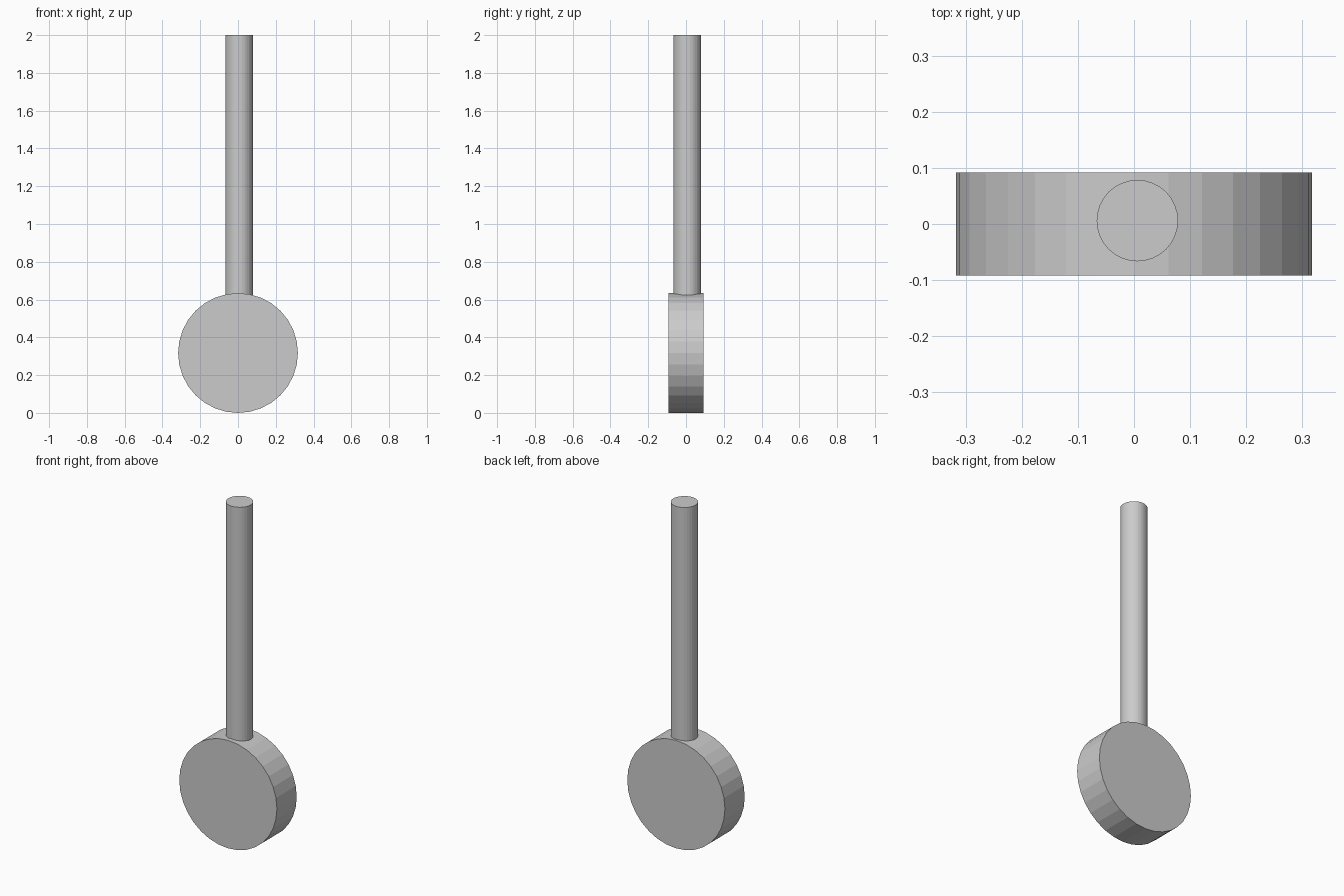
import bpy
import math

default = bpy.data.objects.get("Cube")
if default:
    bpy.data.objects.remove(default, do_unlink=True)

SIDES = 32
DISC_RADIUS, DISC_DEPTH = 0.317, 0.184
ROD_RADIUS, ROD_BOTTOM, ROD_TOP = 0.0725, 0.5, 2.0

# Single plain grey
grey = bpy.data.materials.new("light_grey")
grey.use_nodes = True
colour = (0.6, 0.6, 0.6, 1.0)
grey.diffuse_color = colour
grey.node_tree.nodes["Principled BSDF"].inputs["Base Color"].default_value = colour


def cylinder(name, radius, depth, location, rotation=(0, 0, 0)):
    bpy.ops.mesh.primitive_cylinder_add(
        vertices=SIDES, radius=radius, depth=depth, location=location, rotation=rotation)
    obj = bpy.context.object
    obj.name = name
    obj.data.materials.append(grey)
    return obj


# Upright round weight, flat faces towards front and back
cylinder("disc_weight", DISC_RADIUS, DISC_DEPTH, (0, 0, DISC_RADIUS), (math.pi / 2, 0, 0))

# Rod rising from the disc, slightly off centre
cylinder("rod", ROD_RADIUS, ROD_TOP - ROD_BOTTOM, (0.006, 0.006, (ROD_TOP + ROD_BOTTOM) / 2))
